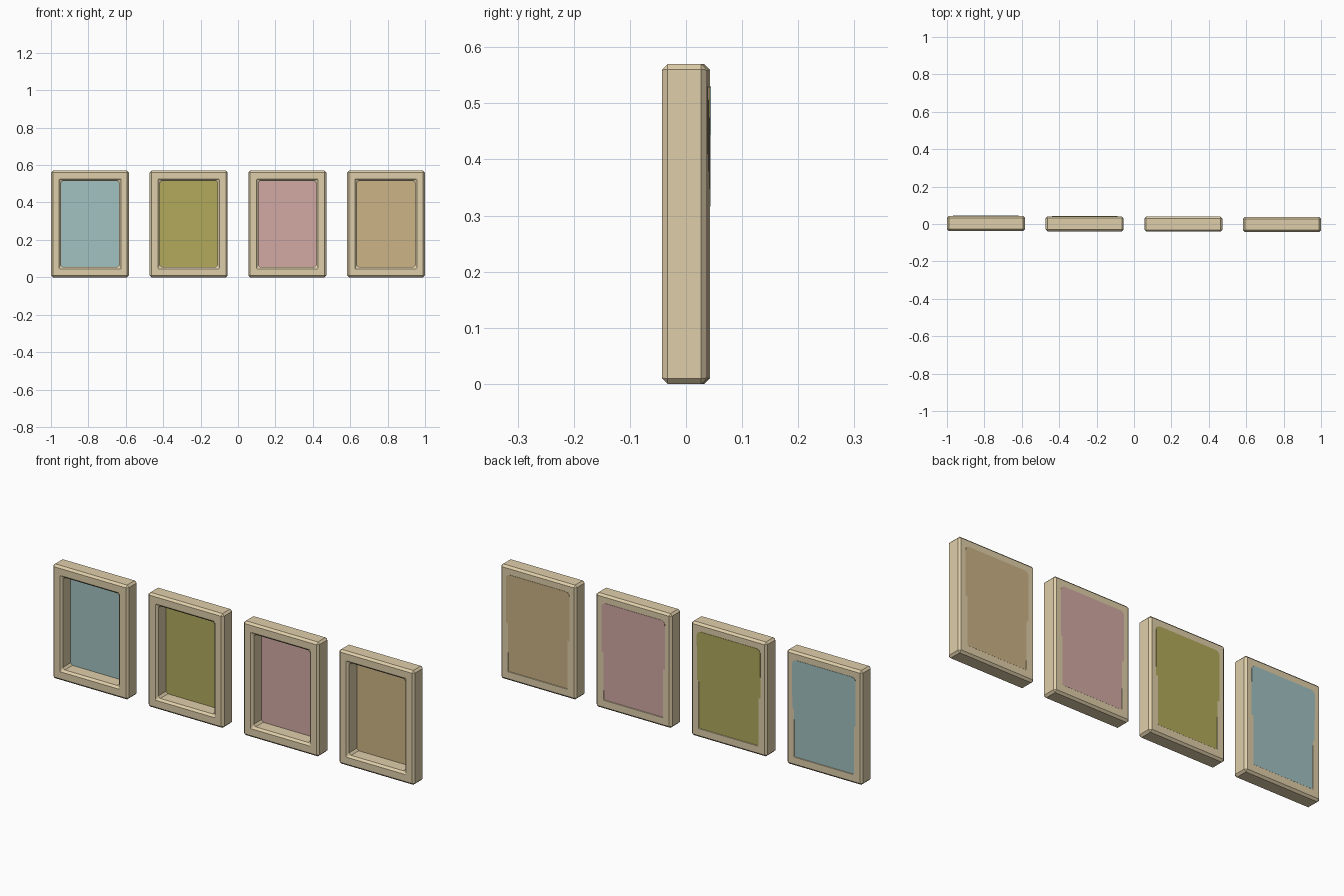
import bpy, bmesh, math

if "Cube" in bpy.data.objects:
    bpy.data.objects.remove(bpy.data.objects["Cube"])

W, H, D = 0.417, 0.57, 0.08      # frame outer size
OW, OH = 0.31, 0.46              # opening size
PW, PH, PT = 0.35, 0.49, 0.007   # backing panel size


def material(name, rgb):
    m = bpy.data.materials.new(name)
    m.diffuse_color = tuple((c / 255) ** 2.2 for c in rgb) + (1,)
    m.use_nodes = True
    m.node_tree.nodes["Principled BSDF"].inputs["Base Color"].default_value = m.diffuse_color
    return m


def add_object(name, bm, mat, loc):
    bmesh.ops.recalc_face_normals(bm, faces=bm.faces)
    me = bpy.data.meshes.new(name)
    bm.to_mesh(me)
    bm.free()
    me.materials.append(mat)
    ob = bpy.data.objects.new(name, me)
    ob.location = loc
    bpy.context.collection.objects.link(ob)
    return ob


def rect_loop(bm, w, h, y):
    return [bm.verts.new((sx * w / 2, y, sz * h / 2))
            for sx, sz in ((-1, -1), (1, -1), (1, 1), (-1, 1))]


# Rectangular frame with every edge chamfered
def frame(name, mat, loc):
    bm = bmesh.new()
    loops = [rect_loop(bm, W, H, -D / 2), rect_loop(bm, W, H, D / 2),
             rect_loop(bm, OW, OH, D / 2), rect_loop(bm, OW, OH, -D / 2)]
    for a, b in zip(loops, loops[1:] + loops[:1]):
        for i in range(4):
            j = (i + 1) % 4
            bm.faces.new((a[i], a[j], b[j], b[i]))
    ob = add_object(name, bm, mat, loc)
    bev = ob.modifiers.new("chamfer", 'BEVEL')
    bev.width = 0.01
    bev.segments = 1
    bev.limit_method = 'ANGLE'
    bev.angle_limit = math.radians(30)


# Thin backing panel with rounded corners, leaning very slightly
def panel(name, mat, loc):
    bm = bmesh.new()
    r, pts = 0.02, []
    for k, (sx, sz) in enumerate(((1, 1), (-1, 1), (-1, -1), (1, -1))):
        for s in range(4):
            a = math.radians(90 * k + 30 * s)
            pts.append((sx * (PW / 2 - r) + r * math.cos(a),
                        sz * (PH / 2 - r) + r * math.sin(a)))
    face = bm.faces.new([bm.verts.new((x, -PT / 2, z)) for x, z in pts])
    ext = bmesh.ops.extrude_face_region(bm, geom=[face])
    verts = [g for g in ext["geom"] if isinstance(g, bmesh.types.BMVert)]
    bmesh.ops.translate(bm, verts=verts, vec=(0, PT, 0))
    ob = add_object(name, bm, mat, loc)
    ob.rotation_euler.x = math.radians(-0.4)


wood = material("pale_wood", (222, 205, 168))
panels = [("teal", (160, 192, 192)), ("olive", (176, 168, 92)),
          ("pink", (208, 168, 162)), ("tan", (202, 178, 132))]

# Row of four framed panels, each stepped slightly forward
for i, (colour, rgb) in enumerate(panels):
    x = (i - 1.5) * 0.5277
    y = 0.003 - 0.002 * i
    frame(f"frame_{i + 1}", wood, (x, y, H / 2))
    panel(f"{colour}_panel", material(colour, rgb),
          (x, y + D / 2 - PT / 2, H / 2))
